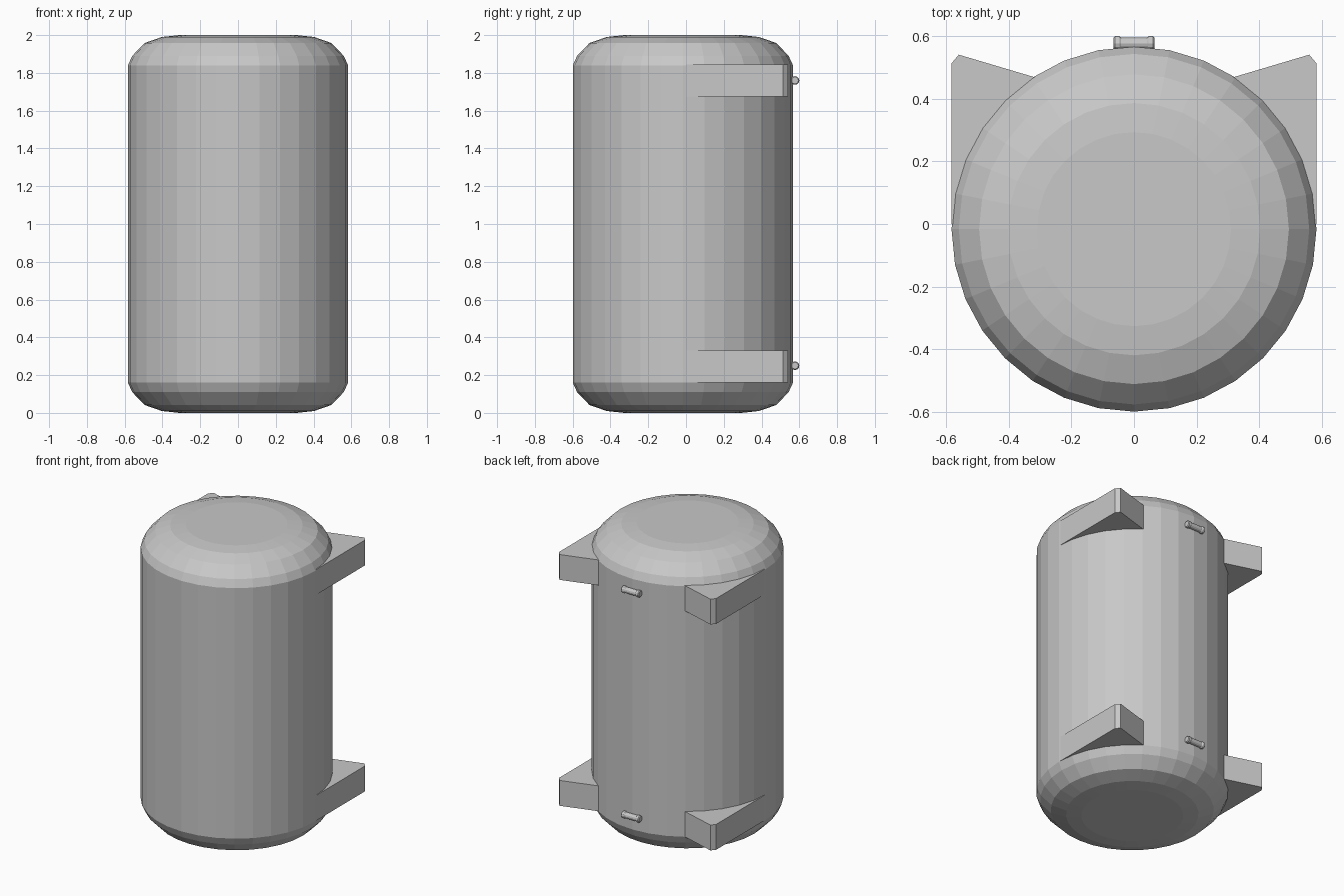
import bpy, bmesh, math
from mathutils import Vector

if "Cube" in bpy.data.objects:
    bpy.data.objects.remove(bpy.data.objects["Cube"])

grey = bpy.data.materials.new("light_grey")
grey.diffuse_color = (0.58, 0.58, 0.58, 1)
grey.use_nodes = True
grey.node_tree.nodes["Principled BSDF"].inputs["Base Color"].default_value = grey.diffuse_color


def finish(name, bm):
    bmesh.ops.recalc_face_normals(bm, faces=bm.faces[:])
    mesh = bpy.data.meshes.new(name)
    bm.to_mesh(mesh)
    bm.free()
    mesh.materials.append(grey)
    obj = bpy.data.objects.new(name, mesh)
    bpy.context.collection.objects.link(obj)
    return obj


def lathe(name, profile, sides, place):
    """Revolve (radius, distance) points; place maps local xyz to world."""
    bm = bmesh.new()
    rings = []
    for r, h in profile:
        ring = []
        for i in range(sides):
            a = 2 * math.pi * i / sides
            ring.append(bm.verts.new(place(r * math.cos(a), r * math.sin(a), h)))
        rings.append(ring)
    for a, b in zip(rings, rings[1:]):
        for i in range(sides):
            j = (i + 1) % sides
            bm.faces.new((a[i], a[j], b[j], b[i]))
    bm.faces.new(rings[0])
    bm.faces.new(rings[-1])
    return finish(name, bm)


# Tank with rounded ends
end = [(0.31, 0), (0.403, 0.01), (0.495, 0.042), (0.56, 0.11), (0.583, 0.16)]
profile = end + [(r, 2 - z) for r, z in reversed(end)]
lathe("tank_body", profile, 32, lambda x, y, h: Vector((x, y - 0.0165, h)))

# Four mounting brackets
outline = [(0.583, 0.0), (0.583, 0.513), (0.56, 0.541), (0.2, 0.434), (0.2, 0.0)]
for level, z0 in (("lower", 0.16), ("upper", 1.675)):
    for side, s in (("left", -1), ("right", 1)):
        bm = bmesh.new()
        base = bm.faces.new([bm.verts.new((s * x, y, z0)) for x, y in outline])
        ext = bmesh.ops.extrude_face_region(bm, geom=[base], use_keep_orig=True)
        verts = [g for g in ext["geom"] if isinstance(g, bmesh.types.BMVert)]
        bmesh.ops.translate(bm, verts=verts, vec=(0, 0, 0.17))
        finish(f"{level}_{side}_bracket", bm)

# Small rear pins with thicker ends
half = [(0.018, -0.066), (0.023, -0.061), (0.023, -0.047), (0.019, -0.041)]
pin = half + [(r, -x) for r, x in reversed(half)]
for level, z in (("lower", 0.25), ("upper", 1.76)):
    lathe(f"{level}_pin", pin, 12, lambda a, b, h, z=z: Vector((h, 0.577 + a, z + b)))
